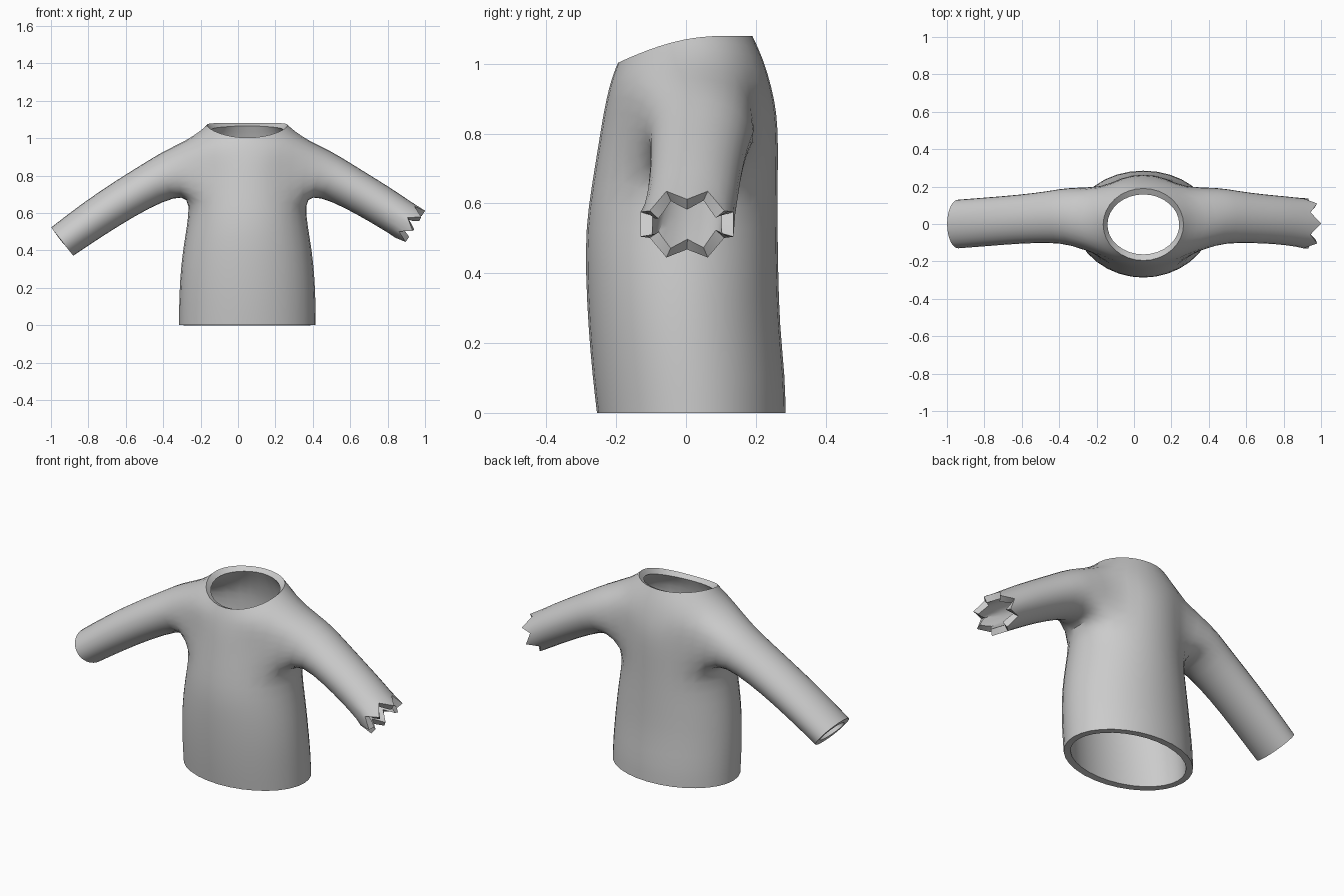
import bpy, bmesh, math

if "Cube" in bpy.data.objects:
    bpy.data.objects.remove(bpy.data.objects["Cube"])

COLS = 16            # sides of the body
CX = 0.05            # body centre in x
BODY_FIX = 3 / (2 + math.cos(2 * math.pi / COLS))    # make up for subdivision shrink
ARM_FIX = 3 / (2 + math.cos(2 * math.pi / 14))

bm = bmesh.new()
pin = bm.verts.layers.float.new("crease_vert")

# Body rings: z, lift at the sides, half width, front y, back y
BODY = [
    (0.00, 0.00, 0.365, -0.255, 0.285),
    (0.10, 0.00, 0.365, -0.267, 0.284),
    (0.25, 0.00, 0.360, -0.280, 0.268),
    (0.40, 0.00, 0.345, -0.287, 0.264),
    (0.53, 0.00, 0.322, -0.287, 0.262),
    (0.65, 0.00, 0.308, -0.270, 0.262),
    (0.77, 0.00, 0.300, -0.250, 0.264),
    (0.86, 0.00, 0.300, -0.236, 0.260),
    (0.93, 0.06, 0.325, -0.220, 0.245),
    (0.97, 0.07, 0.250, -0.207, 0.222),
    (None, 0.00, 0.215, -0.195, 0.190),
]


def neck_height(y):
    return 1.08 - 0.08 * (max(0.0, 0.06 - y) / 0.26) ** 1.6


rings = []
for z, lift, hw, yf, yb in BODY:
    ring = []
    for k in range(COLS):
        a = 2 * math.pi * k / COLS
        x = CX + hw * BODY_FIX * math.cos(a)
        y = (yf + yb) / 2 + (yb - yf) / 2 * BODY_FIX * math.sin(a)
        if z is None:
            h = neck_height(y)
        else:
            h = z + lift * math.cos(a) ** 2
            if z == 0.97:                       # the back of the collar rises
                h += 0.04 * max(0.0, math.sin(a))
        ring.append(bm.verts.new((x, y, h)))
    rings.append(ring)

# Body walls, leaving an armhole on each side
for r in range(len(rings) - 1):
    for k in range(COLS):
        if 5 <= r <= 7 and k in (14, 15, 0, 1, 6, 7, 8, 9):
            continue
        n = (k + 1) % COLS
        bm.faces.new((rings[r][k], rings[r][n], rings[r + 1][n], rings[r + 1][k]))

# Armhole outline as (ring, column), from the top round the back
ARMHOLE = [(8, 0), (8, 1), (8, 2), (7, 2), (6, 2), (5, 2), (5, 1),
           (5, 0), (5, -1), (5, -2), (6, -2), (7, -2), (8, -2), (8, -1)]

# Sleeve rings: distance from centre, z, y, radius up, radius sideways, tilt, jag
SLEEVE = [
    (0.395, 0.812, 0.045, 0.130, 0.152, 25, 0),
    (0.500, 0.765, 0.038, 0.113, 0.138, 28, 0),
    (0.650, 0.680, 0.027, 0.107, 0.130, 30, 0),
]
WHOLE_END = [
    (0.820, 0.570, 0.013, 0.103, 0.130, 33, 0),
    (0.990, 0.447, 0.000, 0.096, 0.130, 38, 0),
]
TORN_END = [
    (0.760, 0.612, 0.018, 0.105, 0.130, 32, 0),
    (0.870, 0.540, 0.003, 0.100, 0.132, 32, 0.03),
]


def sleeve(side, sections):
    prev = [rings[r][(k if side > 0 else 8 - k) % COLS] for r, k in ARMHOLE]
    for u, z, cy, ru, rs, tilt, jag in sections:
        t = math.radians(tilt)
        cur = []
        for j in range(14):
            a = 2 * math.pi * j / 14
            up = ru * ARM_FIX * math.cos(a)
            along = jag if j % 2 == 0 else -jag
            v = bm.verts.new((
                CX + side * (u + up * math.sin(t) + along * math.cos(t)),
                cy + rs * ARM_FIX * math.sin(a),
                z + up * math.cos(t) - along * math.sin(t)))
            if jag:
                v[pin] = 1.0                    # keep the torn teeth sharp
            cur.append(v)
        for j in range(14):
            n = (j + 1) % 14
            f = (prev[j], cur[j], cur[n], prev[n])
            bm.faces.new(f if side > 0 else f[::-1])
        prev = cur


sleeve(-1, SLEEVE + WHOLE_END)
sleeve(1, SLEEVE + TORN_END)

mesh = bpy.data.meshes.new("sweater")
bm.to_mesh(mesh)
bm.free()
sweater = bpy.data.objects.new("sweater", mesh)
bpy.context.collection.objects.link(sweater)

# Cloth colour
cloth = bpy.data.materials.new("grey cloth")
cloth.diffuse_color = (0.6, 0.6, 0.6, 1)
cloth.use_nodes = True
cloth.node_tree.nodes["Principled BSDF"].inputs["Base Color"].default_value = cloth.diffuse_color
mesh.materials.append(cloth)

# Round the surface, then give the cloth its thickness
sub = sweater.modifiers.new("round", "SUBSURF")
sub.levels = sub.render_levels = 1
thick = sweater.modifiers.new("thickness", "SOLIDIFY")
thick.thickness = 0.035
thick.offset = -1

bpy.context.view_layer.objects.active = sweater
sweater.select_set(True)
for name in ("round", "thickness"):
    bpy.ops.object.modifier_apply(modifier=name)
bpy.ops.object.shade_smooth_by_angle(angle=math.radians(40))
